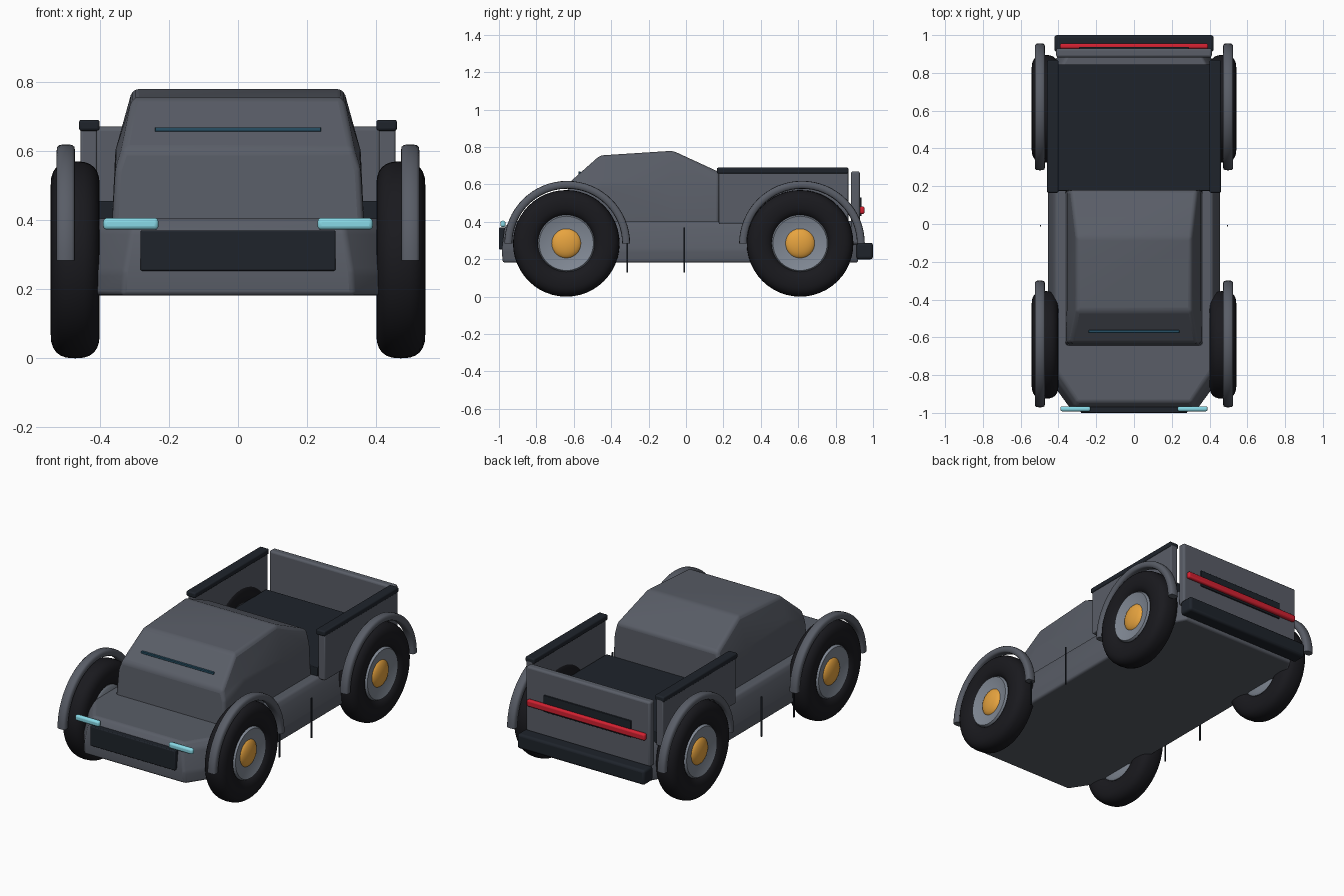
import bpy, bmesh, math
from mathutils import Matrix

if "Cube" in bpy.data.objects:
    bpy.data.objects.remove(bpy.data.objects["Cube"])


def material(name, col):
    m = bpy.data.materials.new(name)
    m.diffuse_color = (*col, 1)
    m.use_nodes = True
    m.node_tree.nodes["Principled BSDF"].inputs["Base Color"].default_value = m.diffuse_color
    return m


GREY = material("body_grey", (0.1, 0.11, 0.135))
DARK = material("dark_trim", (0.013, 0.017, 0.024))
TYRE = material("rubber", (0.01, 0.01, 0.013))
RIM = material("rim_grey", (0.22, 0.25, 0.3))
ORANGE = material("orange", (0.8, 0.37, 0.05))
CYAN = material("cyan", (0.25, 0.7, 0.8))
RED = material("red", (0.65, 0.015, 0.03))
BLUE = material("blue_line", (0.02, 0.08, 0.13))


def finish(name, bm, mat, bevel=0.0, segs=3, angle=35):
    bmesh.ops.recalc_face_normals(bm, faces=bm.faces)
    me = bpy.data.meshes.new(name)
    bm.to_mesh(me)
    bm.free()
    ob = bpy.data.objects.new(name, me)
    bpy.context.collection.objects.link(ob)
    me.materials.append(mat)
    if bevel:
        b = ob.modifiers.new("Bevel", 'BEVEL')
        b.width, b.segments = bevel, segs
        b.limit_method, b.angle_limit = 'ANGLE', math.radians(15)
    bpy.ops.object.select_all(action='DESELECT')
    ob.select_set(True)
    bpy.context.view_layer.objects.active = ob
    bpy.ops.object.shade_smooth_by_angle(angle=math.radians(angle))
    return ob


def box(name, x, y, z, mat, bevel=0.008):
    bm = bmesh.new()
    size = [b - a for a, b in (x, y, z)]
    mid = [(a + b) / 2 for a, b in (x, y, z)]
    bmesh.ops.create_cube(bm, size=1, matrix=Matrix.Translation(mid) @ Matrix.Diagonal((*size, 1)))
    return finish(name, bm, mat, bevel)


def mx(s, a, b):
    return tuple(sorted((s * a, s * b)))


def skin(bm, rings, closed=False):
    """Join equal vertex rings with quads; cap the ends unless closed."""
    n = len(rings[0])
    vs = [[bm.verts.new(p) for p in r] for r in rings]
    pairs = list(zip(vs, vs[1:])) + ([(vs[-1], vs[0])] if closed else [])
    for a, b in pairs:
        for i in range(n):
            j = (i + 1) % n
            bm.faces.new((a[i], a[j], b[j], b[i]))
    if not closed:
        bm.faces.new(vs[0])
        bm.faces.new(vs[-1])


def lathe(name, prof, cx, cy, cz, mat, s, n=48):
    """Spin a closed (x offset, radius) profile round the axle."""
    bm = bmesh.new()
    rings = []
    for k in range(n):
        t = 2 * math.pi * k / n
        rings.append([(cx + s * x, cy + r * math.cos(t), cz + r * math.sin(t)) for x, r in prof])
    skin(bm, rings, closed=True)
    return finish(name, bm, mat, angle=40)


# lower body: octagonal plan, tapering upwards
def plan(z, w, front, back, fw):
    half = [(fw, front), (w - 0.05, front + 0.10), (w, front + 0.17), (w, back - 0.12), (fw + 0.05, back)]
    return [(x, y, z) for x, y in half] + [(-x, y, z) for x, y in reversed(half)]


bm = bmesh.new()
skin(bm, [plan(0.182, 0.45, -0.98, 0.92, 0.335), plan(0.25, 0.455, -0.985, 0.925, 0.33),
          plan(0.37, 0.43, -0.97, 0.91, 0.31), plan(0.405, 0.415, -0.94, 0.90, 0.30)])
finish("lower_body", bm, GREY, 0.012)

# cabin: side profile with varying half width
belt = [(-0.645, 0.365), (-0.46, 0.365), (-0.07, 0.365), (0.18, 0.365)]
top = [(-0.63, 0.605, 0.335), (-0.46, 0.755, 0.305), (-0.07, 0.78, 0.305), (0.18, 0.665, 0.335)]
bm = bmesh.new()
rings = []
for (yb, wb), (yt, zt, wt) in zip(belt, top):
    zm = min(0.6, 0.4 + (zt - 0.4) * 0.7)
    ym = yb + (yt - yb) * 0.7
    rings.append([(-wb, yb, 0.38), (-0.355, ym, zm), (-wt, yt, zt),
                  (wt, yt, zt), (0.355, ym, zm), (wb, yb, 0.38)])
skin(bm, rings)
finish("cabin", bm, GREY, 0.018)

# thin line across the windscreen
line = box("windscreen_line", (-0.24, 0.24), (-0.576, -0.562), (0.656, 0.668), BLUE, 0.002)

# load bed
box("bed_floor", (-0.405, 0.405), (0.175, 0.845), (0.39, 0.455), DARK, 0.004)
for s, side in ((1, "right"), (-1, "left")):
    box(f"bed_wall_{side}", mx(s, 0.408, 0.455), (0.175, 0.868), (0.39, 0.672), GREY, 0.006)
    box(f"bed_rail_{side}", mx(s, 0.4, 0.46), (0.165, 0.868), (0.658, 0.69), DARK)
box("tailgate", (-0.412, 0.412), (0.882, 0.93), (0.28, 0.67), GREY, 0.012)
box("tailgate_panel", (-0.29, 0.29), (0.925, 0.938), (0.43, 0.53), DARK, 0.003)
box("tail_light", (-0.393, 0.393), (0.928, 0.955), (0.442, 0.482), RED, 0.01)
box("rear_bumper", (-0.422, 0.422), (0.912, 1.0), (0.2, 0.288), DARK, 0.014)

# nose
box("grille", (-0.282, 0.282), (-1.0, -0.95), (0.253, 0.37), DARK, 0.005)

wheel_z = 0.285
for s, side in ((1, "right"), (-1, "left")):
    box(f"headlight_{side}", mx(s, 0.23, 0.39), (-0.992, -0.965), (0.372, 0.406), CYAN, 0.011)
    # hanging side rods
    for i, (y, zt) in enumerate(((-0.315, 0.3), (-0.01, 0.37))):
        box(f"side_rod_{side}_{i + 1}", mx(s, 0.4915, 0.4985), (y - 0.004, y + 0.004), (0.13, zt), DARK, 0)

    for end, cy in (("front", -0.64), ("rear", 0.61)):
        tag = f"{end}_{side}"
        cx = s * 0.471
        # tyre: rounded superellipse section
        prof = []
        for k in range(24):
            t = 2 * math.pi * k / 24
            c, d = math.cos(t), math.sin(t)
            prof.append((0.071 * math.copysign(abs(c) ** 0.75, c),
                         0.213 + 0.072 * math.copysign(abs(d) ** 0.8, d)))
        lathe(f"tyre_{tag}", prof, cx, cy, wheel_z, TYRE, s)
        # dished rim
        lathe(f"rim_{tag}", [(-0.058, 0.001), (-0.058, 0.14), (-0.05, 0.152), (0.05, 0.152),
                             (0.062, 0.145), (0.045, 0.09), (0.045, 0.001)], cx, cy, wheel_z, RIM, s)
        # domed hub cap
        bm = bmesh.new()
        bmesh.ops.create_uvsphere(bm, u_segments=32, v_segments=16, radius=1,
                                  matrix=Matrix.Translation((cx + s * 0.035, cy, wheel_z))
                                  @ Matrix.Diagonal((0.034, 0.082, 0.082, 1)))
        finish(f"hub_{tag}", bm, ORANGE)
        # arched fender
        bm = bmesh.new()
        fy = cy + (0.005 if end == "front" else 0.01)
        rings = []
        for k in range(33):
            t = math.pi * k / 32
            ring = []
            for j in range(12):
                u = 2 * math.pi * j / 12
                c, d = math.cos(u), math.sin(u)
                r = 0.315 + 0.021 * math.copysign(abs(d) ** 0.6, d)
                x = s * 0.498 + 0.027 * math.copysign(abs(c) ** 0.6, c)
                ring.append((x, fy + r * math.cos(t), wheel_z - 0.002 + r * math.sin(t)))
            rings.append(ring)
        skin(bm, rings)
        finish(f"fender_{tag}", bm, GREY, angle=50)
